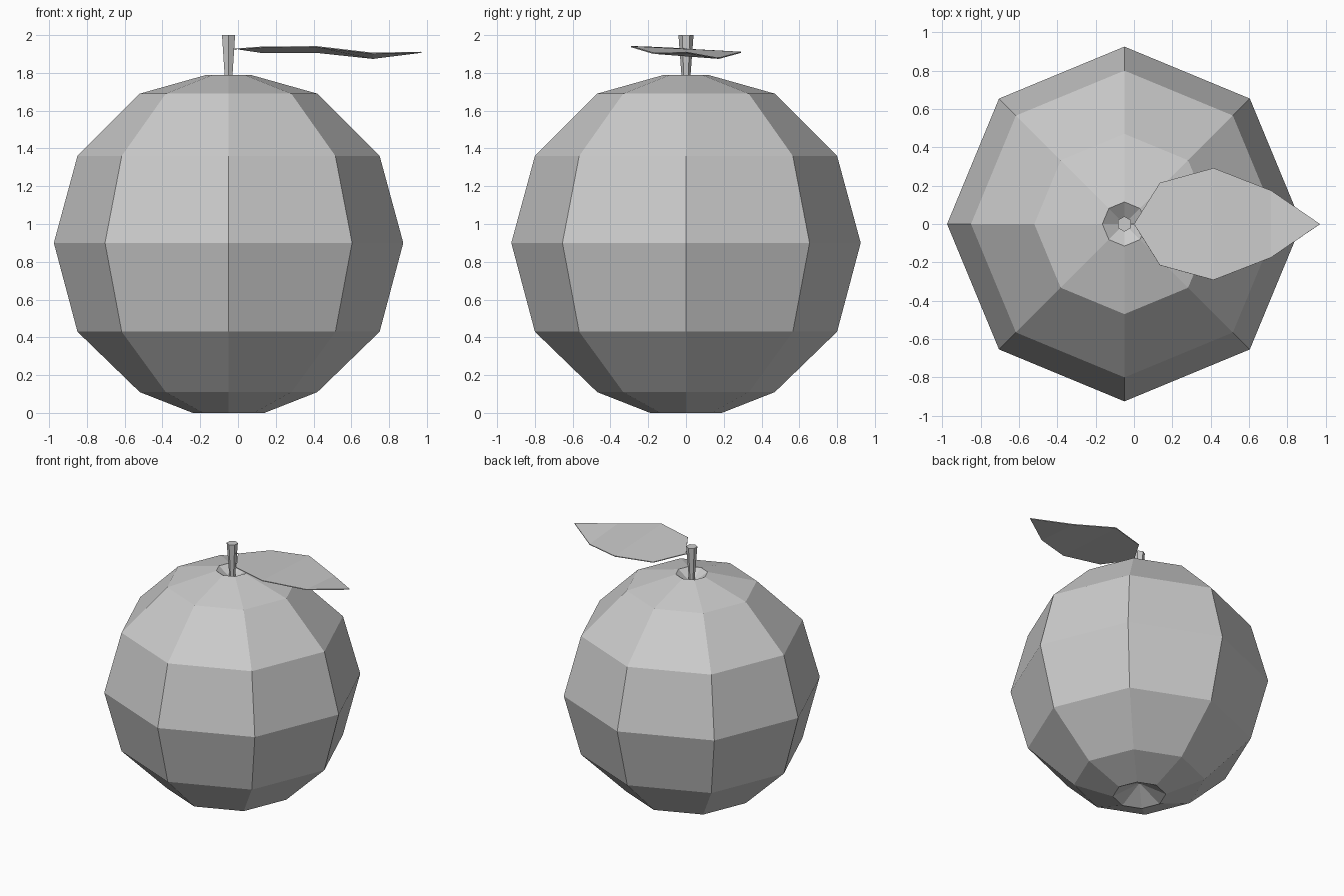
import bpy
from math import sin, cos, pi

cube = bpy.data.objects.get("Cube")
if cube:
    bpy.data.objects.remove(cube, do_unlink=True)

grey = bpy.data.materials.new("plain grey")
grey.use_nodes = True
colour = (0.6, 0.6, 0.6, 1)
grey.diffuse_color = colour
grey.node_tree.nodes["Principled BSDF"].inputs["Base Color"].default_value = colour

AXIS_X = -0.05


def add_mesh(name, verts, faces):
    mesh = bpy.data.meshes.new(name)
    mesh.from_pydata(verts, [], faces)
    mesh.materials.append(grey)
    obj = bpy.data.objects.new(name, mesh)
    bpy.context.collection.objects.link(obj)
    return obj


def lathe(name, sides, start, profile, bottom, top):
    """Revolve (radius, z) rings, listed upwards, and close both ends to a point."""
    verts = [(AXIS_X + r * cos(start + 2 * pi * i / sides),
              r * sin(start + 2 * pi * i / sides), z)
             for r, z in profile for i in range(sides)]
    low = len(verts)
    verts += [(AXIS_X, 0, bottom), (AXIS_X, 0, top)]
    last = low - sides
    faces = []
    for i in range(sides):
        j = (i + 1) % sides
        for k in range(0, last, sides):
            faces.append((k + i, k + j, k + sides + j, k + sides + i))
        faces.append((j, i, low))
        faces.append((last + i, last + j, low + 1))
    return add_mesh(name, verts, faces)


# Faceted fruit with a dent at each pole
lathe("fruit_body", 8, 0,
      [(0.19, 0), (0.47, 0.11), (0.80, 0.43), (0.925, 0.9),
       (0.80, 1.36), (0.47, 1.69), (0.115, 1.79)], 0.10, 1.71)

# Stem flaring towards the top
lathe("stem", 6, pi / 2, [(0.022, 1.69), (0.025, 1.80), (0.04, 2.0)], 1.69, 2.0)

# Leaf: stations along x give half width, front height and back height
stations = [(0.135, 0.215, 1.94, 1.91), (0.415, 0.292, 1.942, 1.912),
            (0.715, 0.175, 1.907, 1.88)]
verts = [(0.0, 0, 1.93)]
for x, half, front, back in stations:
    verts += [(x, -half, front), (x, half, back)]
verts.append((0.97, 0, 1.912))
faces = [(0, 1, 2), (1, 3, 4, 2), (3, 5, 6, 4), (5, 7, 6)]
leaf = add_mesh("leaf", verts, faces)
solid = leaf.modifiers.new("thickness", 'SOLIDIFY')
solid.thickness = 0.006
solid.offset = -1

# Thin stalk joining the leaf to the stem
add_mesh("leaf_stalk",
         [(-0.04, -0.006, 1.93), (0.01, -0.006, 1.93), (0.01, 0.006, 1.93),
          (-0.04, 0.006, 1.93), (-0.015, 0, 1.922)],
         [(0, 1, 2, 3), (1, 0, 4), (2, 1, 4), (3, 2, 4), (0, 3, 4)])
